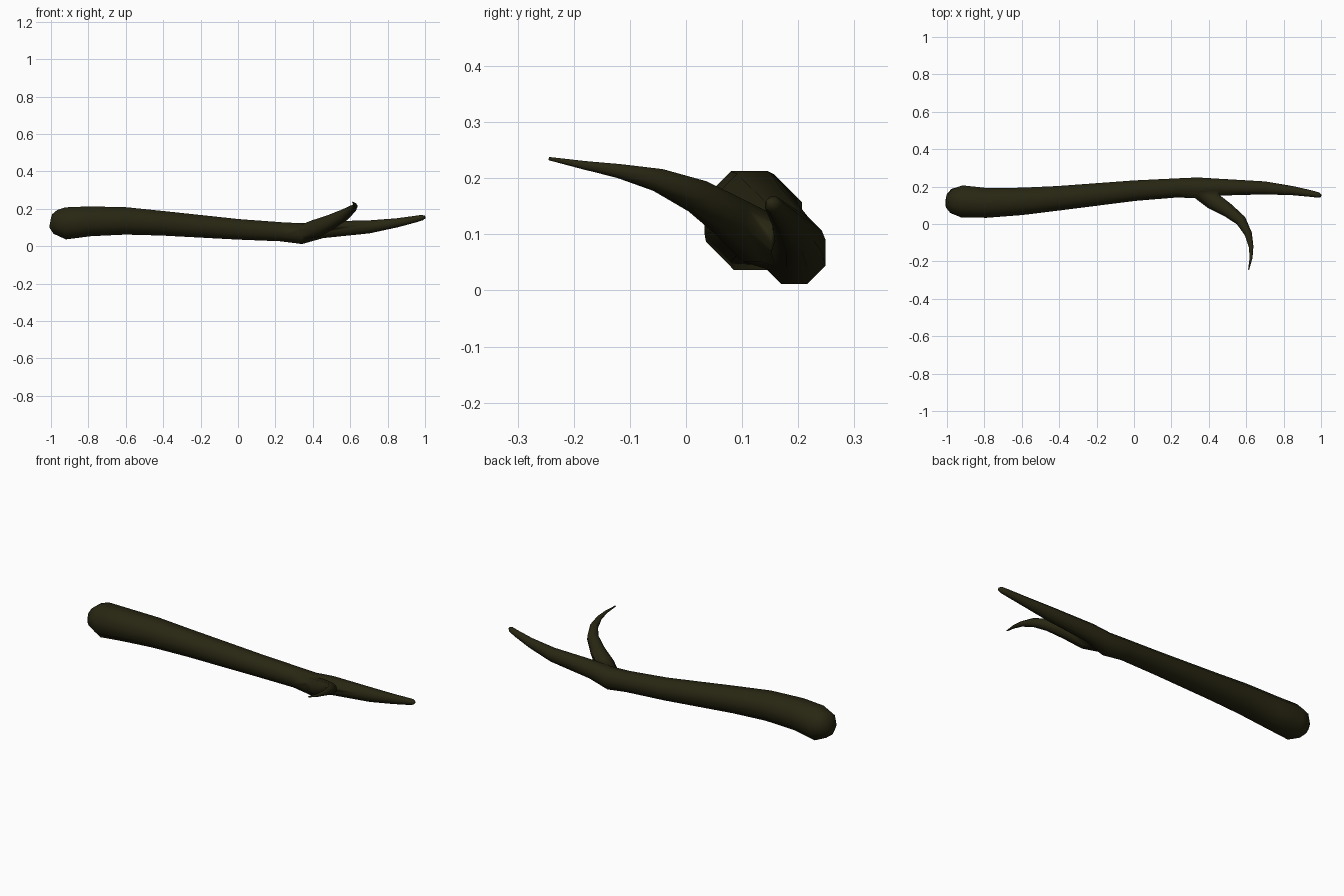
import bpy, bmesh, math
from mathutils import Vector

if "Cube" in bpy.data.objects:
    bpy.data.objects.remove(bpy.data.objects["Cube"])

bark = bpy.data.materials.new("dark olive bark")
bark.diffuse_color = (0.021, 0.019, 0.006, 1)
bark.use_nodes = True
bark.node_tree.nodes["Principled BSDF"].inputs["Base Color"].default_value = bark.diffuse_color


def limb(name, stations, sides=8):
    """Tapered tube through (x, y, z, radius) stations, closed at both ends."""
    bm = bmesh.new()
    pts = [Vector(s[:3]) for s in stations]
    rings = []
    for i, p in enumerate(pts):
        tangent = (pts[min(i + 1, len(pts) - 1)] - pts[max(i - 1, 0)]).normalized()
        side = tangent.cross(Vector((0, 0, 1))).normalized()
        up = side.cross(tangent)
        r = stations[i][3] * 1.04
        ring = []
        for k in range(sides):
            a = 2 * math.pi * (k + 0.5) / sides
            ring.append(bm.verts.new(p + r * (math.cos(a) * side + math.sin(a) * up)))
        rings.append(ring)
    for a, b in zip(rings, rings[1:]):
        for k in range(sides):
            n = (k + 1) % sides
            bm.faces.new((a[k], a[n], b[n], b[k]))
    bm.faces.new(rings[0][::-1])
    bm.faces.new(rings[-1])
    bmesh.ops.recalc_face_normals(bm, faces=bm.faces[:])
    for f in bm.faces:
        f.smooth = True
    me = bpy.data.meshes.new(name)
    bm.to_mesh(me)
    bm.free()
    me.materials.append(bark)
    ob = bpy.data.objects.new(name, me)
    bpy.context.collection.objects.link(ob)
    return ob


# Main stick: rounded butt, slight knee at the fork, thin tip
stick = limb("main_stick", [
    (-1.00, 0.125, 0.135, 0.038), (-0.975, 0.123, 0.130, 0.067),
    (-0.92, 0.121, 0.122, 0.089), (-0.79, 0.113, 0.133, 0.083),
    (-0.60, 0.121, 0.135, 0.076), (-0.40, 0.138, 0.122, 0.068),
    (0.00, 0.178, 0.090, 0.057), (0.23, 0.193, 0.077, 0.053),
    (0.34, 0.193, 0.067, 0.058), (0.45, 0.197, 0.088, 0.047),
    (0.70, 0.193, 0.103, 0.036), (0.85, 0.178, 0.125, 0.025),
    (0.95, 0.162, 0.145, 0.018), (0.985, 0.155, 0.153, 0.015),
    (1.00, 0.150, 0.156, 0.007)])

# Side twig: leaves the fork forwards and curls back to a point
twig = limb("side_twig", [
    (0.335, 0.180, 0.070, 0.040), (0.42, 0.125, 0.095, 0.048),
    (0.50, 0.075, 0.132, 0.038), (0.57, 0.020, 0.168, 0.030),
    (0.61, -0.050, 0.197, 0.021), (0.626, -0.120, 0.213, 0.013),
    (0.626, -0.180, 0.223, 0.008), (0.613, -0.244, 0.235, 0.003)])

# Fuse the twig into the stick
fuse = stick.modifiers.new("fuse_twig", 'BOOLEAN')
fuse.operation = 'UNION'
fuse.solver = 'EXACT'
fuse.object = twig
bpy.context.view_layer.objects.active = stick
stick.select_set(True)
bpy.ops.object.modifier_apply(modifier=fuse.name)
bpy.data.objects.remove(twig)
